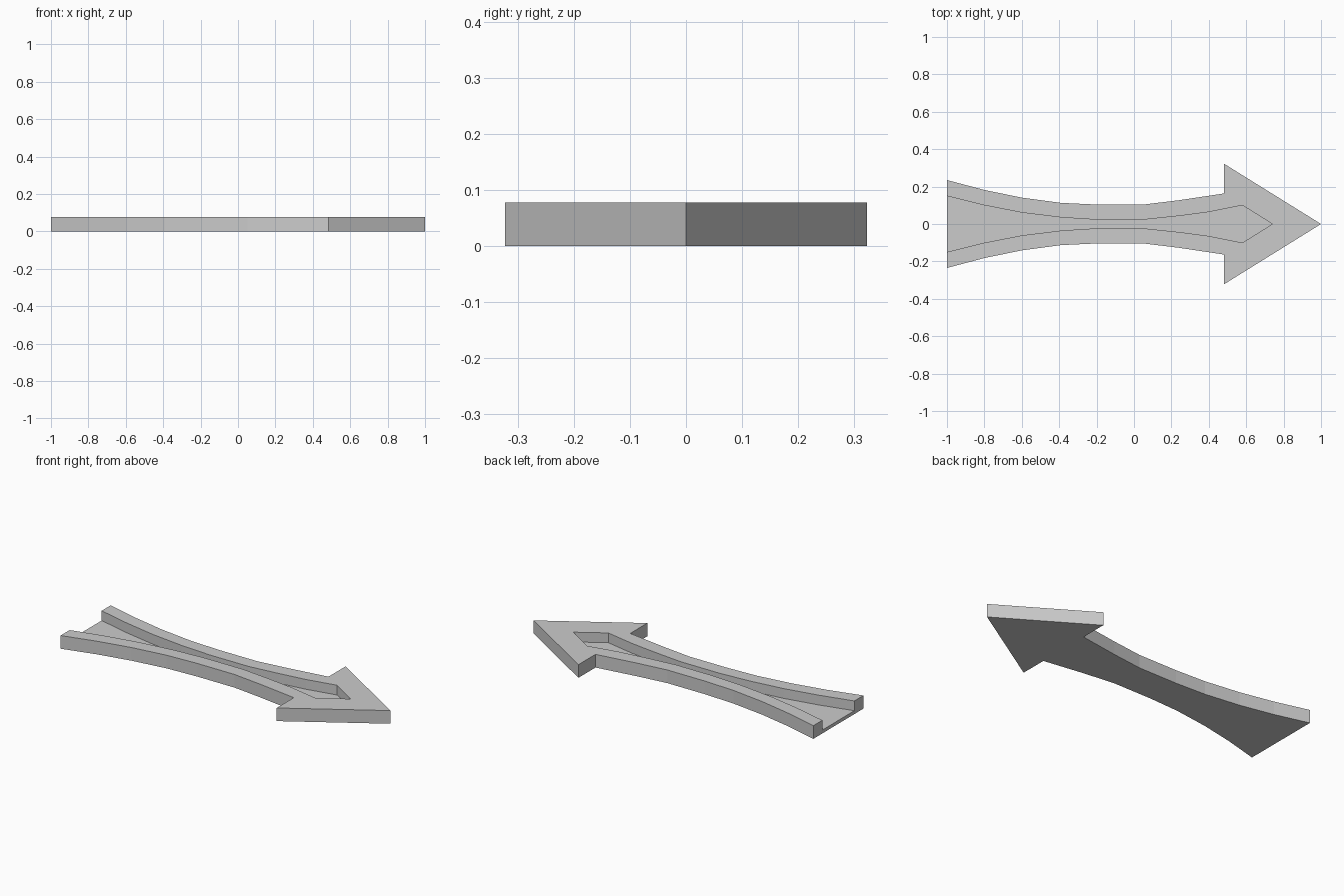
import bpy
import bmesh

HEIGHT = 0.078
FLOOR = 0.02

cube = bpy.data.objects.get("Cube")
if cube:
    bpy.data.objects.remove(cube, do_unlink=True)

# Single grey material
grey = bpy.data.materials.new("plain grey")
grey.use_nodes = True
colour = (0.6, 0.6, 0.6, 1)
grey.diffuse_color = colour
grey.node_tree.nodes["Principled BSDF"].inputs["Base Color"].default_value = colour


def mirrored_prism(name, half, tip_x, bottom, top):
    """Extrude a half profile mirrored across y = 0 and closed at a tip."""
    outline = [(x, -y) for x, y in half] + [(tip_x, 0)] + half[::-1]
    bm = bmesh.new()
    face = bm.faces.new([bm.verts.new((x, y, bottom)) for x, y in outline])
    out = bmesh.ops.extrude_face_region(bm, geom=[face])
    for v in out["geom"]:
        if isinstance(v, bmesh.types.BMVert):
            v.co.z = top
    bmesh.ops.recalc_face_normals(bm, faces=bm.faces)
    mesh = bpy.data.meshes.new(name)
    bm.to_mesh(mesh)
    bm.free()
    mesh.materials.append(grey)
    obj = bpy.data.objects.new(name, mesh)
    bpy.context.collection.objects.link(obj)
    return obj


# Curved shaft with a flared tail and triangular head
body_half = [(-1, 0.235), (-0.8, 0.182), (-0.6, 0.141), (-0.39, 0.113),
             (-0.2, 0.104), (0.05, 0.104), (0.24, 0.127), (0.48, 0.163),
             (0.48, 0.323)]
arrow = mirrored_prism("arrow_body", body_half, 1.0, 0, HEIGHT)

# Groove running out through the tail
groove_half = [(-1.1, 0.15), (-1, 0.15), (-0.8, 0.1), (-0.6, 0.061),
               (-0.39, 0.035), (-0.2, 0.023), (0.05, 0.023), (0.24, 0.043),
               (0.4, 0.064), (0.58, 0.1)]
groove = mirrored_prism("groove_cutter", groove_half, 0.74, FLOOR, HEIGHT + 0.1)
groove.hide_render = True

cut = arrow.modifiers.new("groove", 'BOOLEAN')
cut.operation = 'DIFFERENCE'
cut.solver = 'EXACT'
cut.object = groove
bpy.context.view_layer.objects.active = arrow
bpy.ops.object.modifier_apply(modifier=cut.name)
bpy.data.objects.remove(groove, do_unlink=True)
